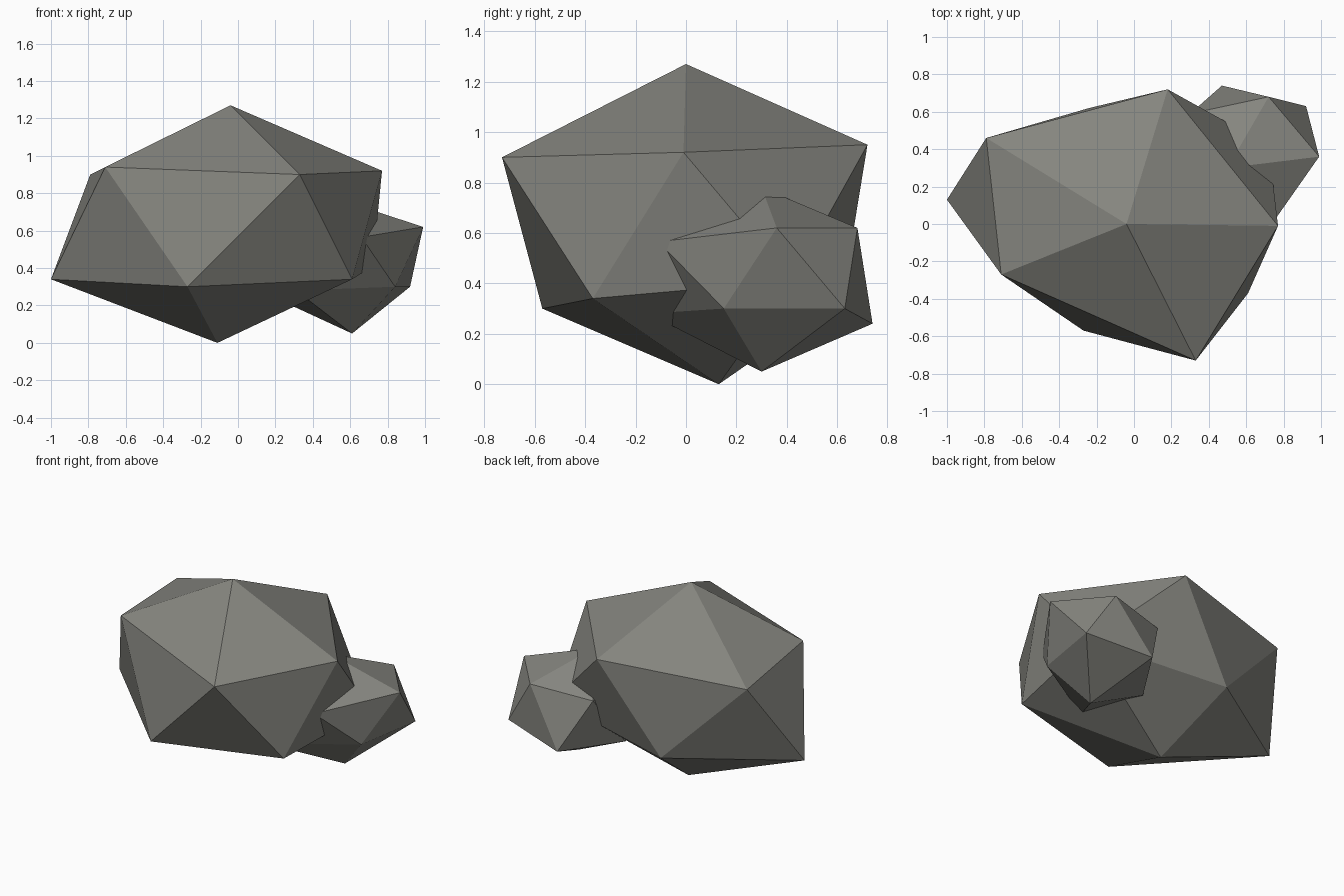
import bpy
import bmesh

cube = bpy.data.objects.get("Cube")
if cube:
    bpy.data.objects.remove(cube, do_unlink=True)

# Single warm grey stone colour
stone = bpy.data.materials.new("stone_grey")
stone.use_nodes = True
COLOUR = (0.235, 0.235, 0.212, 1.0)
stone.diffuse_color = COLOUR
bsdf = stone.node_tree.nodes["Principled BSDF"]
bsdf.inputs["Base Color"].default_value = COLOUR
bsdf.inputs["Roughness"].default_value = 0.9


def boulder(name, top, upper, lower, bottom):
    """Irregular twenty-sided rock: two staggered rings of five, capped by two points.
    Rings run counter-clockwise; lower[i] sits between upper[i] and upper[i + 1]."""
    bm = bmesh.new()
    t, b = bm.verts.new(top), bm.verts.new(bottom)
    up = [bm.verts.new(p) for p in upper]
    low = [bm.verts.new(p) for p in lower]
    for i in range(5):
        j = (i + 1) % 5
        bm.faces.new((t, up[i], up[j]))
        bm.faces.new((up[i], low[i], up[j]))
        bm.faces.new((low[i], low[j], up[j]))
        bm.faces.new((b, low[j], low[i]))
    bmesh.ops.recalc_face_normals(bm, faces=bm.faces)
    mesh = bpy.data.meshes.new(name)
    bm.to_mesh(mesh)
    bm.free()
    mesh.materials.append(stone)
    obj = bpy.data.objects.new(name, mesh)
    bpy.context.collection.objects.link(obj)
    return obj


# Main rock
boulder(
    "large_rock",
    top=(-0.04, 0.0, 1.27),
    upper=[(0.33, -0.73, 0.90), (0.77, -0.01, 0.92), (0.18, 0.72, 0.95),
           (-0.79, 0.46, 0.90), (-0.71, -0.27, 0.94)],
    lower=[(0.61, -0.37, 0.34), (0.72, 0.42, 0.41), (-0.24, 0.62, 0.34),
           (-1.0, 0.13, 0.34), (-0.27, -0.57, 0.30)],
    bottom=(-0.11, 0.13, 0.0),
)

# Smaller rock sunk into the back left of the main one
boulder(
    "small_rock",
    top=(0.50, 0.30, 0.78),
    upper=[(0.66, -0.11, 0.565), (0.99, 0.36, 0.62), (0.72, 0.68, 0.62),
           (0.30, 0.59, 0.58), (0.28, 0.08, 0.58)],
    lower=[(0.84, 0.15, 0.30), (0.92, 0.63, 0.30), (0.47, 0.74, 0.24),
           (0.22, 0.35, 0.23), (0.31, -0.15, 0.28)],
    bottom=(0.61, 0.30, 0.05),
)
